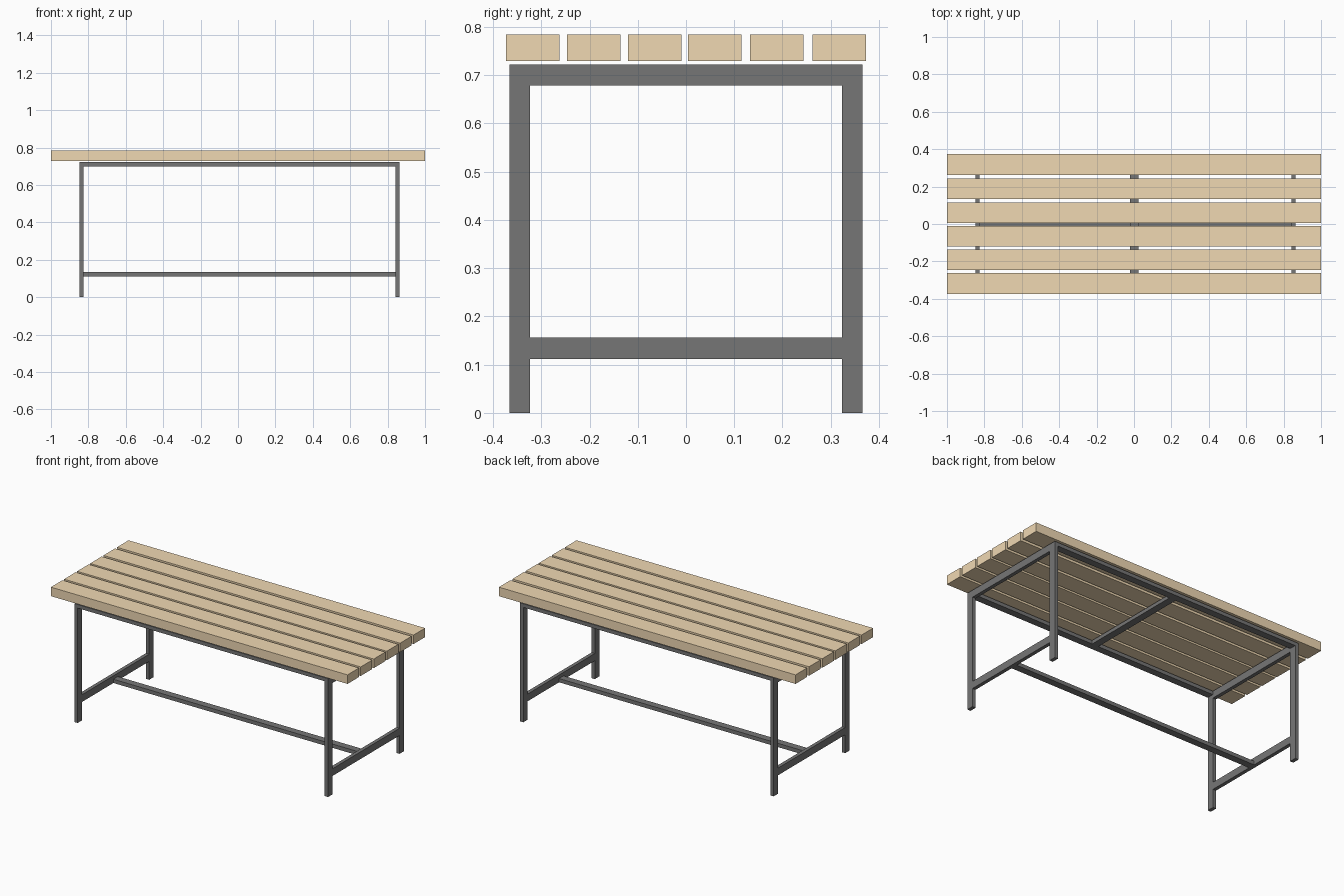
import bpy

if "Cube" in bpy.data.objects:
    bpy.data.objects.remove(bpy.data.objects["Cube"])


def material(name, color):
    m = bpy.data.materials.new(name)
    m.diffuse_color = (*color, 1)
    m.use_nodes = True
    m.node_tree.nodes["Principled BSDF"].inputs["Base Color"].default_value = m.diffuse_color
    return m


WOOD = material("wood", (0.87, 0.69, 0.45))
STEEL = material("dark_steel", (0.18, 0.18, 0.18))


def box(name, x, y, z, mat):
    """Box from (min, max) ranges on each axis."""
    bpy.ops.mesh.primitive_cube_add(
        size=1, location=[(a + b) / 2 for a, b in (x, y, z)])
    ob = bpy.context.object
    ob.name = name
    ob.scale = [b - a for a, b in (x, y, z)]
    bpy.ops.object.transform_apply(location=False, rotation=False, scale=True)
    ob.data.materials.append(mat)
    return ob


# Table top planks
for i, y in enumerate((-0.318, -0.191, -0.065, 0.060, 0.188, 0.318)):
    box(f"top_plank_{i + 1}", (-1, 1), (y - 0.0555, y + 0.0555), (0.729, 0.784), WOOD)

TOP = 0.722
OUT, INN = 0.366, 0.323          # outer and inner leg faces in y
ENDS = {"left": (-0.847, -0.825), "right": (0.841, 0.863)}

# End frames: two legs, top rail and lower rail each
for side, x in ENDS.items():
    box(f"{side}_front_leg", x, (-OUT, -INN), (0, TOP), STEEL)
    box(f"{side}_back_leg", x, (INN, OUT), (0, TOP), STEEL)
    box(f"{side}_top_rail", x, (-INN, INN), (0.679, TOP), STEEL)
    box(f"{side}_lower_rail", x, (-INN, INN), (0.112, 0.156), STEEL)

# Long members between the end frames
span = (ENDS["left"][1], ENDS["right"][0])
box("front_long_rail", span, (-OUT, -INN), (0.700, TOP), STEEL)
box("back_long_rail", span, (INN, OUT), (0.700, TOP), STEEL)
box("foot_stretcher", span, (-0.0215, 0.0215), (0.112, 0.135), STEEL)

# Middle crossbar under the planks
box("middle_crossbar", (-0.021, 0.023), (-INN, INN), (0.700, TOP), STEEL)
